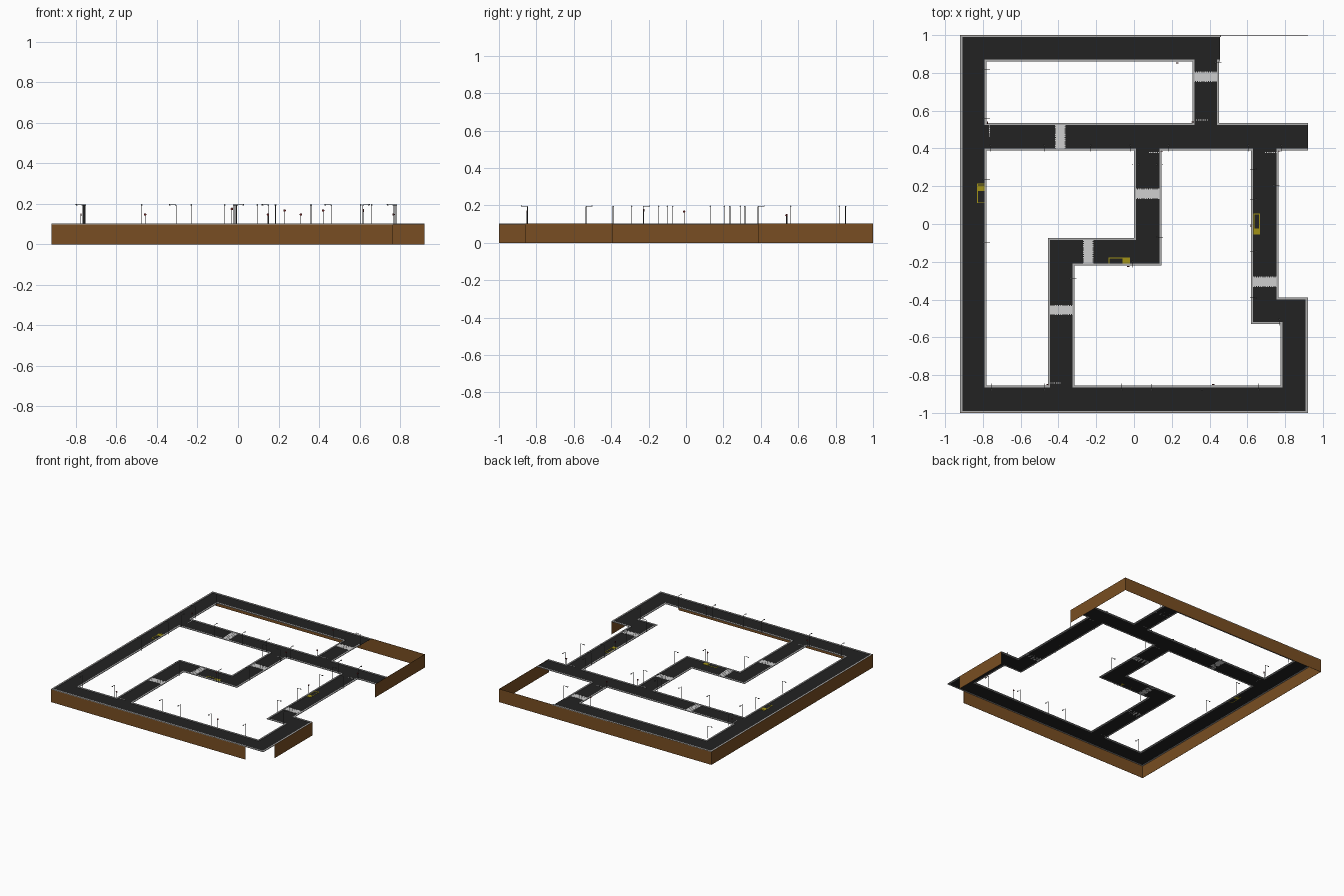
import bpy, bmesh, math
from mathutils import Matrix, Vector

if "Cube" in bpy.data.objects:
    bpy.data.objects.remove(bpy.data.objects["Cube"])


def material(name, r, g, b):
    m = bpy.data.materials.new(name)
    m.diffuse_color = (r, g, b, 1)
    m.use_nodes = True
    m.node_tree.nodes["Principled BSDF"].inputs["Base Color"].default_value = m.diffuse_color
    return m


ASPHALT = material("asphalt", 0.016, 0.016, 0.016)
BROWN = material("brown_board", 0.19, 0.076, 0.016)
KERB = material("kerb_grey", 0.42, 0.42, 0.42)
WHITE = material("paint_white", 0.62, 0.62, 0.62)
YELLOW = material("paint_yellow", 0.36, 0.29, 0.008)
METAL = material("pole_grey", 0.10, 0.10, 0.10)
RED = material("sign_red", 0.15, 0.02, 0.02)

Z = 0.1      # road surface
TOP = 0.104  # kerb and wall top


def box(bm, x0, x1, y0, y1, z0, z1):
    mat = Matrix.Translation(((x0 + x1) / 2, (y0 + y1) / 2, (z0 + z1) / 2)) \
        @ Matrix.Diagonal((abs(x1 - x0), abs(y1 - y0), abs(z1 - z0), 1))
    bmesh.ops.create_cube(bm, size=1, matrix=mat)


def rod(bm, a, b, r, sides=6):
    a, b = Vector(a), Vector(b)
    d = b - a
    mat = Matrix.Translation((a + b) / 2) @ d.to_track_quat('Z', 'Y').to_matrix().to_4x4()
    bmesh.ops.create_cone(bm, cap_ends=True, segments=sides, radius1=r, radius2=r,
                          depth=d.length, matrix=mat)


def finish(bm, name, mat):
    me = bpy.data.meshes.new(name)
    bm.to_mesh(me)
    bm.free()
    me.materials.append(mat)
    ob = bpy.data.objects.new(name, me)
    bpy.context.collection.objects.link(ob)
    return ob


# Street network as rectangles (x0, x1, y0, y1)
STREETS = [
    (-.92, -.78, -1, 1), (-.92, .455, .86, 1), (.31, .45, .535, .86),
    (-.78, .92, .39, .535), (0, .145, -.22, .39), (-.455, .145, -.22, -.075),
    (-.455, -.315, -.86, -.22), (-.92, .92, -1, -.855), (.62, .765, -.53, .39),
    (.62, .92, -.53, -.39), (.775, .92, -1, -.39),
]
xs = sorted({v for s in STREETS for v in s[:2]})
ys = sorted({v for s in STREETS for v in s[2:]})


def filled(i, j):
    if not (0 <= i < len(xs) - 1 and 0 <= j < len(ys) - 1):
        return False
    cx, cy = (xs[i] + xs[i + 1]) / 2, (ys[j] + ys[j + 1]) / 2
    return any(a < cx < b and c < cy < d for a, b, c, d in STREETS)


# Road surface and kerbs: kerb wherever a street cell meets open space
road, kerb = bmesh.new(), bmesh.new()
K = 0.011
for i in range(len(xs) - 1):
    for j in range(len(ys) - 1):
        if not filled(i, j):
            continue
        x0, x1, y0, y1 = xs[i], xs[i + 1], ys[j], ys[j + 1]
        road.faces.new([road.verts.new(p) for p in
                        ((x0, y0, Z), (x1, y0, Z), (x1, y1, Z), (x0, y1, Z))])
        ya, yb = y0 - K * filled(i, j - 1), y1 + K * filled(i, j + 1)
        xa, xb = x0 - K * filled(i - 1, j), x1 + K * filled(i + 1, j)
        open_end = (x1 > .45 and y0 >= .86) or (x1 > .91 and y0 > .38)
        if not filled(i - 1, j):
            box(kerb, x0, x0 + K, ya, yb, Z - .001, TOP)
        if not filled(i + 1, j) and not open_end:
            box(kerb, x1 - K, x1, ya, yb, Z - .001, TOP)
        if not filled(i, j - 1):
            box(kerb, xa, xb, y0, y0 + K, Z - .001, TOP)
        if not filled(i, j + 1):
            box(kerb, xa, xb, y1 - K, y1, Z - .001, TOP)
bmesh.ops.remove_doubles(road, verts=road.verts, dist=1e-5)
finish(road, "road_surface", ASPHALT)
finish(kerb, "kerbs", KERB)

# Brown boards around the outside
wall = bmesh.new()
T = 0.001
box(wall, -.921, .765, -1, -1 + T, 0, TOP)
box(wall, -.921, .921, 1 - T, 1, 0, TOP)
box(wall, -.921, -.921 + T, -1, 1, 0, TOP)
box(wall, .921 - T, .921, -.86, -.39, 0, TOP)
box(wall, .921 - T, .921, .385, 1, 0, TOP)
finish(wall, "outer_boards", BROWN)

# Zebra crossings: (x, y, street runs along x)
zebra = bmesh.new()
for cx, cy, along_x in [(-.39, .463, 1), (.38, .78, 0), (.072, .16, 0),
                        (-.242, -.147, 1), (-.385, -.455, 0), (.693, -.306, 0)]:
    for k in range(-6, 7):
        o = k * .0098
        for w, l in ((.0049, .022), (.003, .027)):
            hx, hy = (l, w) if along_x else (w, l)
            ox, oy = (0, o) if along_x else (o, 0)
            box(zebra, cx + ox - hx, cx + ox + hx, cy + oy - hy, cy + oy + hy, Z, Z + .0012 + .0004 * (l > .025))
# Dashed give-way lines at the junctions
for cx, cy, along_x in [(-.765, .495, 0), (.36, .55, 1), (.11, .378, 1),
                        (.725, .378, 1), (-.42, -.842, 1)]:
    for k in range(-3, 4):
        o = k * .0095
        x, y = (cx + o, cy) if along_x else (cx, cy + o)
        box(zebra, x - .003, x + .003, y - .003, y + .003, Z, Z + .0015)
finish(zebra, "road_markings", WHITE)

# Yellow stopping bays: outline frame with a filled patch at one end
bay = bmesh.new()
for x0, x1, y0, y1, patch in [(-.83, -.785, .11, .215, (-.83, -.79, .175, .205)),
                              (.632, .667, -.055, .055, (.632, .665, -.05, -.025)),
                              (-.135, -.02, -.215, -.178, (-.06, -.025, -.21, -.18))]:
    w = .005
    for r in ((x0, x0 + w, y0, y1), (x1 - w, x1, y0, y1),
              (x0, x1, y0, y0 + w), (x0, x1, y1 - w, y1), patch):
        box(bay, *r, Z, Z + .0015)
finish(bay, "stopping_bays", YELLOW)

# Street lamps: (x, y, arm direction)
LAMPS = [(-.765, y, -1, 0) for y in (.82, .56, .235, -.1)]
LAMPS += [(x, -.847, 0, -1) for x in (-.755, -.475, -.065, .095, .36, .66)]
LAMPS += [(x, .385, 0, 1) for x in (-.76, -.475, -.23, -.02, .185, .605, .78)]
LAMPS += [(.462, .853, -1, 0), (-.305, -.29, -1, 0), (-.01, -.228, 0, 1),
          (.152, -.07, -1, 0), (.152, .315, -1, 0), (-.006, .315, 1, 0),
          (.77, .205, -1, 0), (.615, .29, 1, 0), (.615, .13, 1, 0),
          (.615, -.145, 1, 0), (.615, -.39, 1, 0), (.77, -.535, 0, 1)]
lamp = bmesh.new()
for x, y, dx, dy in LAMPS:
    rod(lamp, (x, y, Z), (x, y, .195), .0018)
    rod(lamp, (x, y, .194), (x + dx * .036, y + dy * .036, .197), .0015)
    hx, hy = x + dx * .031, y + dy * .031
    box(lamp, hx - .004, hx + .004, hy - .004, hy + .004, .193, .196)
finish(lamp, "street_lamps", METAL)

# Road signs: (x, y, disc height, disc faces y)
post, disc = bmesh.new(), bmesh.new()
for x, y, z, face_y in [(.23, .853, .167, 1), (.42, -.85, .167, 1), (-.03, -.225, .175, 1),
                        (.62, -.01, .167, 0), (-.458, -.85, .147, 1), (.31, .54, .147, 1),
                        (.148, .385, .147, 1), (-.775, .537, .147, 0), (.768, .385, .147, 1)]:
    rod(post, (x, y, Z), (x, y, z), .0015)
    dx, dy = (0, .002) if face_y else (.002, 0)
    rod(disc, (x - dx, y - dy, z), (x + dx, y + dy, z), .0065, 8)
finish(post, "sign_posts", METAL)
finish(disc, "sign_discs", RED)
